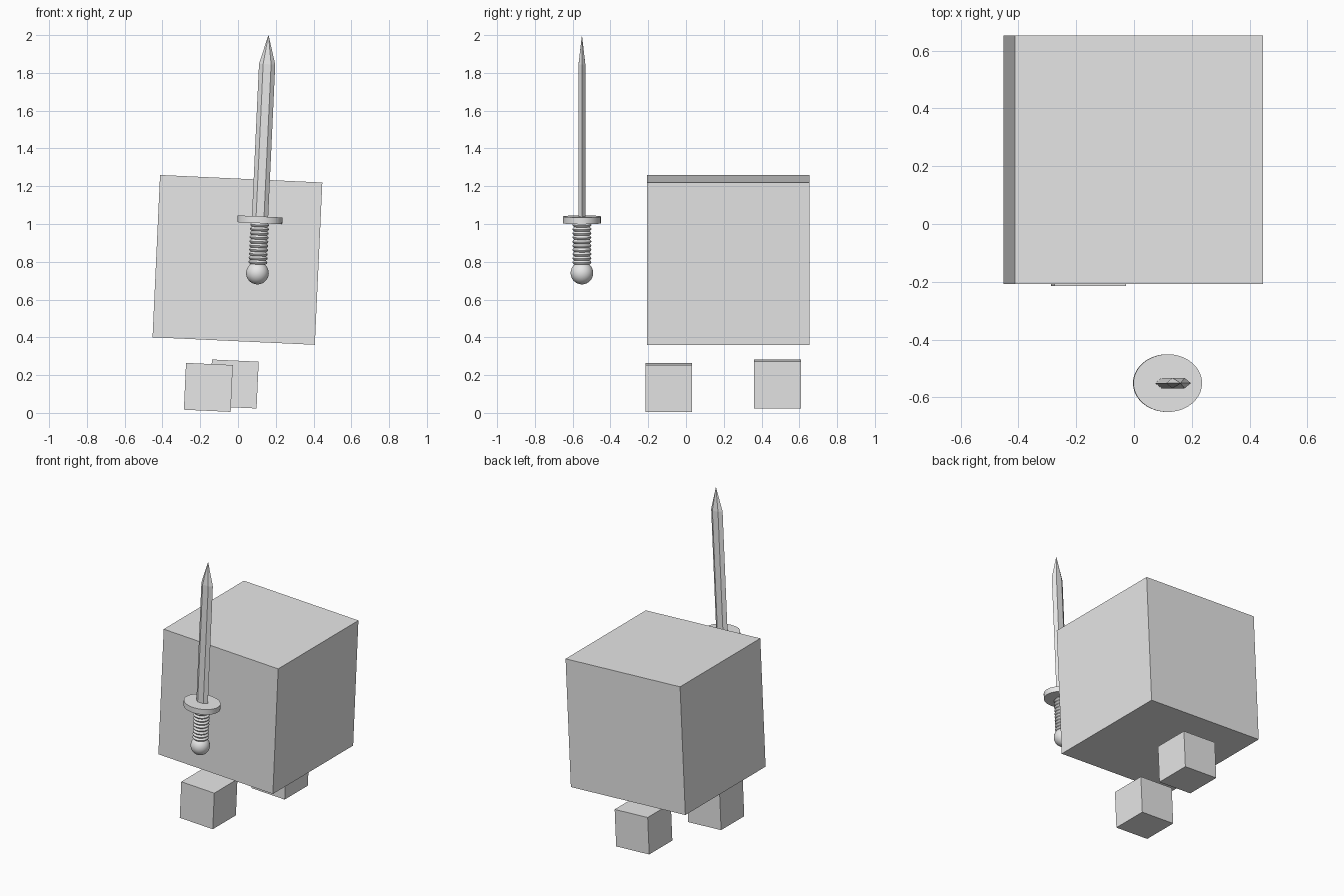
import bpy, bmesh, math
from mathutils import Matrix

cube = bpy.data.objects.get("Cube")
if cube:
    bpy.data.objects.remove(cube, do_unlink=True)

TILT = math.radians(2.65)

grey = bpy.data.materials.new("light grey")
grey.use_nodes = True
grey.diffuse_color = (0.8, 0.8, 0.8, 1)
grey.node_tree.nodes["Principled BSDF"].inputs["Base Color"].default_value = (0.8, 0.8, 0.8, 1)


def make(name, bm, loc, smooth=False):
    """Turn a bmesh into a tilted object."""
    bmesh.ops.recalc_face_normals(bm, faces=bm.faces)
    mesh = bpy.data.meshes.new(name)
    bm.to_mesh(mesh)
    bm.free()
    mesh.materials.append(grey)
    ob = bpy.data.objects.new(name, mesh)
    bpy.context.collection.objects.link(ob)
    ob.location = loc
    ob.rotation_euler = (0, TILT, 0)
    if smooth:
        bpy.ops.object.select_all(action='DESELECT')
        ob.select_set(True)
        bpy.context.view_layer.objects.active = ob
        bpy.ops.object.shade_smooth_by_angle(angle=math.radians(35))
    return ob


def block(name, size, loc):
    bm = bmesh.new()
    bmesh.ops.create_cube(bm, size=size)
    make(name, bm, loc)


def loft(bm, rings):
    """Skin a list of closed point rings and cap both ends."""
    loops = [[bm.verts.new(p) for p in ring] for ring in rings]
    for a, b in zip(loops, loops[1:]):
        n = len(a)
        for i in range(n):
            j = (i + 1) % n
            bm.faces.new((a[i], a[j], b[j], b[i]))
    bm.faces.new(loops[0])
    bm.faces.new(loops[-1])


def circle(r, z, n=32):
    return [(r * math.cos(2 * math.pi * i / n), r * math.sin(2 * math.pi * i / n), z)
            for i in range(n)]


# Body and the two feet
block("body", 0.86, (-0.003, 0.223, 0.81))
block("front_foot", 0.248, (-0.157, -0.091, 0.135))
block("back_foot", 0.248, (-0.02, 0.484, 0.153))

# Sword parts share one origin at the middle of the guard
HILT = (0.116, -0.551, 1.022)

# Oval guard
bm = bmesh.new()
bmesh.ops.create_cone(bm, cap_ends=True, segments=40, radius1=0.1, radius2=0.1, depth=0.036)
bmesh.ops.scale(bm, vec=(1.19, 1, 1), verts=bm.verts)
make("sword_guard", bm, HILT, True)

# Ribbed grip, with rounded ribs around a thin core
bm = bmesh.new()
RIBS, TOP, BOTTOM, STEPS = 10, -0.016, -0.236, 6
rings = []
for k in range(RIBS * STEPS + 1):
    t = k / STEPS
    radius = 0.041 + 0.009 * abs(math.sin(math.pi * t))
    rings.append(circle(radius, TOP + (BOTTOM - TOP) * t / RIBS))
loft(bm, rings)
make("sword_grip", bm, HILT, True)

# Round pommel
bm = bmesh.new()
bmesh.ops.create_uvsphere(bm, u_segments=32, v_segments=16, radius=0.06,
                          matrix=Matrix.Translation((0, 0, -0.282)))
make("sword_pommel", bm, HILT, True)

# Bevelled blade with a pointed tip
bm = bmesh.new()
section = [(0.043, 0), (0.021, 0.018), (-0.021, 0.018),
           (-0.043, 0), (-0.021, -0.018), (0.021, -0.018)]
rings = [[(x * s, y * s, z) for x, y in section]
         for z, s in ((0.01, 1), (0.825, 1), (0.979, 0.01))]
loft(bm, rings)
make("sword_blade", bm, HILT)
